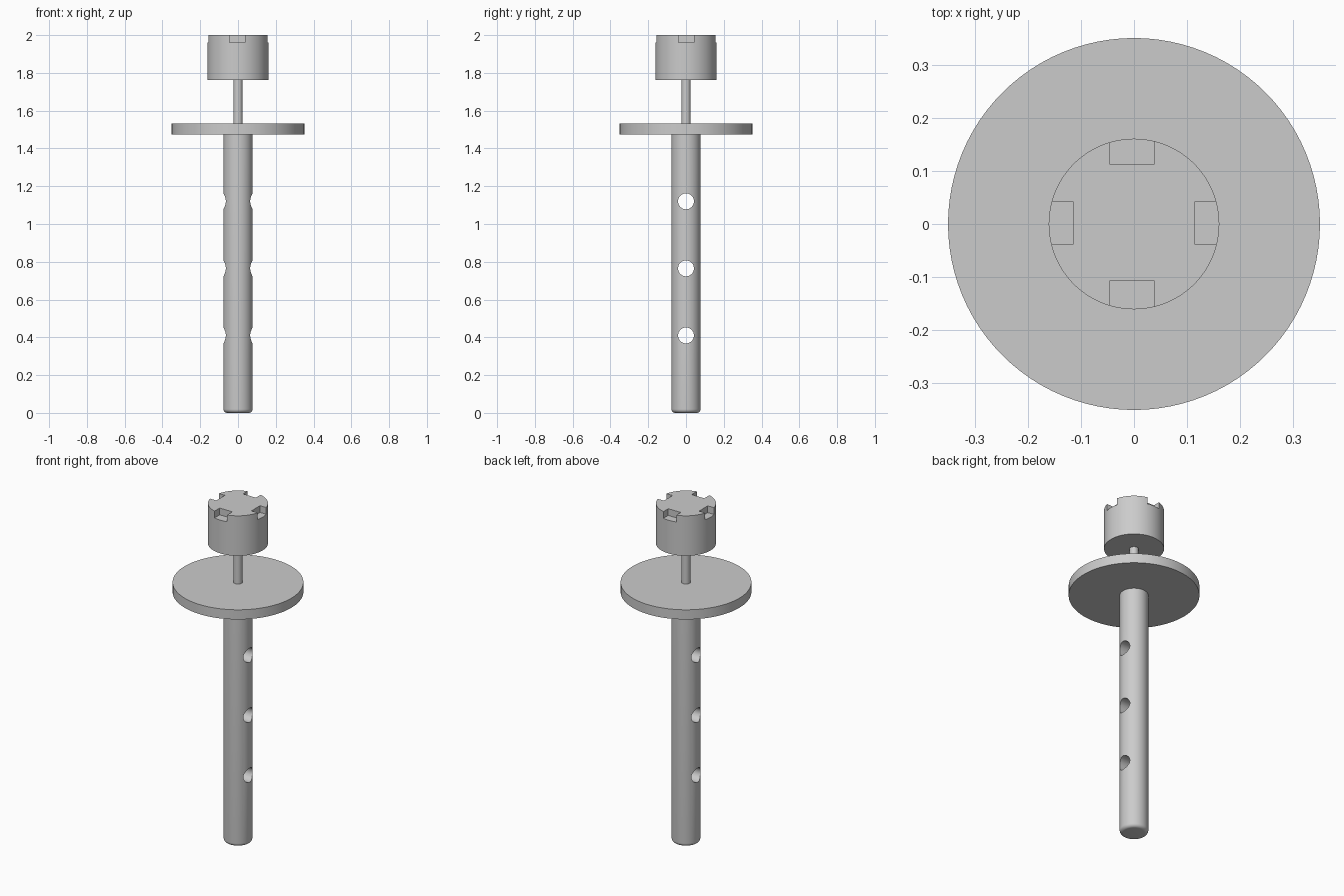
import bpy
import bmesh
from math import cos, sin, pi, radians

if "Cube" in bpy.data.objects:
    bpy.data.objects.remove(bpy.data.objects["Cube"])

SEGMENTS = 96


def lathe(name, profile):
    """Closed solid of revolution from (radius, z) points, bottom to top."""
    bm = bmesh.new()
    rings = [[bm.verts.new((r * cos(2 * pi * i / SEGMENTS), r * sin(2 * pi * i / SEGMENTS), z))
              for i in range(SEGMENTS)] for r, z in profile]
    for low, high in zip(rings, rings[1:]):
        for i in range(SEGMENTS):
            j = (i + 1) % SEGMENTS
            bm.faces.new((low[i], low[j], high[j], high[i]))
    bm.faces.new(rings[0][::-1])
    bm.faces.new(rings[-1])
    mesh = bpy.data.meshes.new(name)
    bm.to_mesh(mesh)
    bm.free()
    obj = bpy.data.objects.new(name, mesh)
    bpy.context.collection.objects.link(obj)
    return obj


def activate(obj):
    bpy.ops.object.select_all(action='DESELECT')
    obj.select_set(True)
    bpy.context.view_layer.objects.active = obj


def cut(target, cutter):
    mod = target.modifiers.new("cut", 'BOOLEAN')
    mod.operation = 'DIFFERENCE'
    mod.solver = 'EXACT'
    mod.object = cutter
    activate(target)
    bpy.ops.object.modifier_apply(modifier=mod.name)
    bpy.data.objects.remove(cutter, do_unlink=True)


# Shaft with a rounded lower end
R, FILLET = 0.077, 0.02
rounded = [(R - FILLET + FILLET * sin(a), FILLET - FILLET * cos(a))
           for a in (i * pi / 16 for i in range(9))]
shaft = lathe("shaft", rounded + [(R, 1.48)])

# Three cross holes through the shaft along x
for z in (0.41, 0.765, 1.12):
    bpy.ops.mesh.primitive_cylinder_add(vertices=48, radius=0.042, depth=0.4,
                                        location=(0, 0, z), rotation=(0, pi / 2, 0))
    cut(shaft, bpy.context.object)

# Flange disc and thin neck
flange = lathe("flange", [(0.351, 1.475), (0.351, 1.532)])
neck = lathe("neck", [(0.024, 1.525), (0.024, 1.77)])

# Head with four notches in the top rim
head = lathe("head", [(0.161, 1.763), (0.161, 2.0)])
for x, y, sx, sy in ((0.215, 0.0015, 0.2, 0.081), (-0.215, 0.0015, 0.2, 0.081),
                     (-0.0035, 0.212, 0.083, 0.2), (-0.0035, -0.207, 0.083, 0.2)):
    bpy.ops.mesh.primitive_cube_add(size=1, location=(x, y, 2.01))
    notch = bpy.context.object
    notch.scale = (sx, sy, 0.1)
    cut(head, notch)

# Smooth round walls, crisp edges
for obj in (shaft, flange, neck, head):
    activate(obj)
    bpy.ops.object.shade_smooth_by_angle(angle=radians(30))
